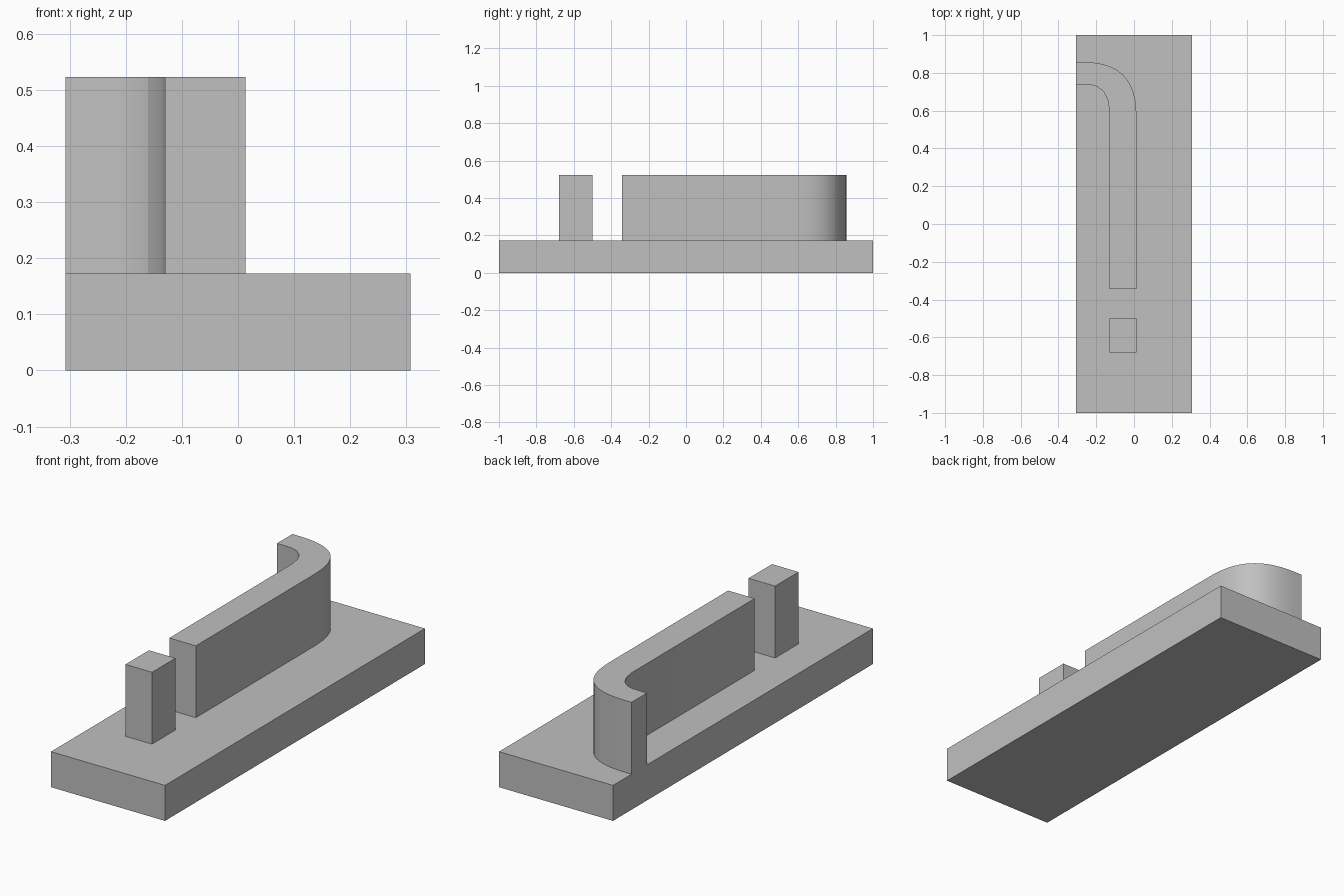
import bpy, bmesh, math

cube = bpy.data.objects.get("Cube")
if cube:
    bpy.data.objects.remove(cube, do_unlink=True)

grey = bpy.data.materials.new("plain grey")
grey.use_nodes = True
grey.diffuse_color = (0.53, 0.53, 0.53, 1)
grey.node_tree.nodes["Principled BSDF"].inputs["Base Color"].default_value = grey.diffuse_color

HALF_WIDTH = 0.307
DECK, TOP = 0.173, 0.523
WALL_LEFT, WALL_RIGHT = 0.013, -0.13


def extrude_outline(name, outline, bottom, top):
    """Raise a flat outline (counter-clockwise) into a solid."""
    bm = bmesh.new()
    face = bm.faces.new([bm.verts.new((x, y, bottom)) for x, y in outline])
    raised = bmesh.ops.extrude_face_region(bm, geom=[face])["geom"]
    verts = [v for v in raised if isinstance(v, bmesh.types.BMVert)]
    bmesh.ops.translate(bm, verts=verts, vec=(0, 0, top - bottom))
    bmesh.ops.recalc_face_normals(bm, faces=bm.faces)
    mesh = bpy.data.meshes.new(name)
    bm.to_mesh(mesh)
    bm.free()
    mesh.materials.append(grey)
    obj = bpy.data.objects.new(name, mesh)
    bpy.context.collection.objects.link(obj)
    return obj


def rectangle(x0, x1, y0, y1):
    return [(x0, y0), (x1, y0), (x1, y1), (x0, y1)]


def squarish_bend(start_y, rx, ry, power, steps):
    """Quarter superellipse from the straight wall round to the right edge."""
    points = []
    for i in range(steps + 1):
        a = math.pi / 2 * i / steps
        c, s = max(math.cos(a), 0), math.sin(a)
        points.append((-HALF_WIDTH + rx * c ** (2 / power),
                       start_y + ry * s ** (2 / power)))
    return points


# Base slab and free-standing post
extrude_outline("base_slab", rectangle(-HALF_WIDTH, HALF_WIDTH, -1, 1), 0, DECK)
extrude_outline("post", rectangle(WALL_RIGHT, WALL_LEFT, -0.68, -0.5), DECK, TOP)

# Long wall that bends round to the right edge of the slab
outer = squarish_bend(0.54, WALL_LEFT + HALF_WIDTH, 0.318, 2.8, 20)
inner = [(-HALF_WIDTH, 0.74), (-0.23, 0.737), (-0.196, 0.728),
         (-0.16, 0.70), (-0.138, 0.655), (WALL_RIGHT, 0.6)]
outline = [(WALL_RIGHT, -0.343), (WALL_LEFT, -0.343)] + outer + inner
wall = extrude_outline("curved_wall", outline, DECK, TOP)

bpy.ops.object.select_all(action="DESELECT")
wall.select_set(True)
bpy.context.view_layer.objects.active = wall
bpy.ops.object.shade_smooth_by_angle(angle=math.radians(25))
